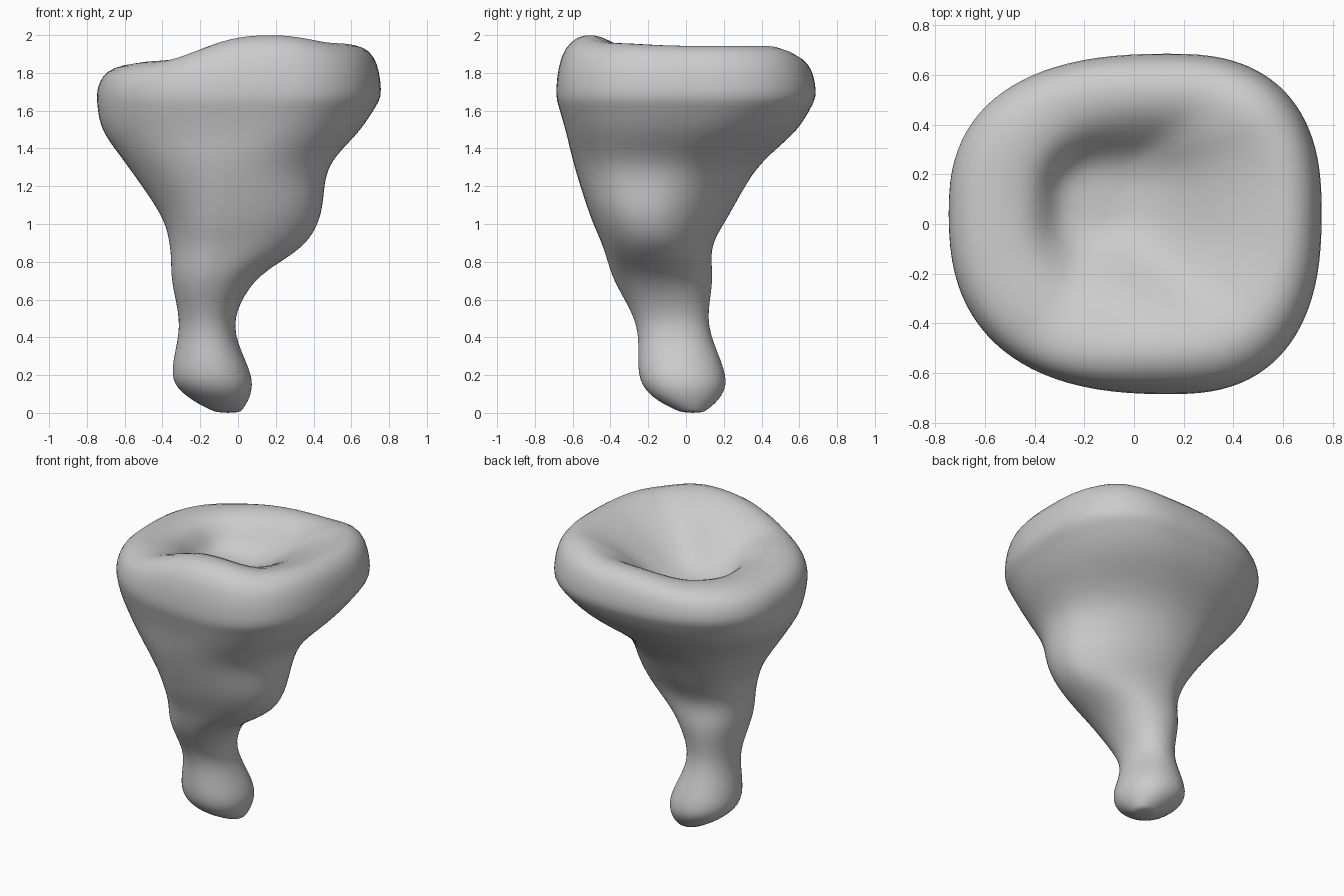
import bpy, bmesh
from math import cos, sin, pi

if "Cube" in bpy.data.objects:
    bpy.data.objects.remove(bpy.data.objects["Cube"])

SEG = 48
STEPS = 3

# Key body sections: z, x min, x max, y min, y max, centre x, centre y
KEYS = [
    (0.00, -0.11, 0.01, -0.02, 0.09, -0.05, 0.04),
    (0.08, -0.26, 0.06, -0.17, 0.18, -0.10, 0.00),
    (0.20, -0.35, 0.07, -0.25, 0.21, -0.14, -0.02),
    (0.46, -0.31, -0.02, -0.26, 0.12, -0.16, -0.06),
    (0.70, -0.35, 0.09, -0.38, 0.14, -0.15, -0.12),
    (0.88, -0.36, 0.34, -0.44, 0.14, -0.11, -0.15),
    (1.05, -0.41, 0.44, -0.51, 0.23, -0.10, -0.16),
    (1.30, -0.58, 0.48, -0.59, 0.38, -0.05, -0.13),
    (1.50, -0.72, 0.65, -0.64, 0.59, 0.09, -0.02),
    (1.67, -0.75, 0.76, -0.69, 0.69, 0.15, 0.05),
]
# Crest height every 45 degrees from +x, counter-clockwise
RIM = [1.95, 1.95, 1.90, 1.86, 1.85, 1.87, 2.01, 1.965]
# Rolled rim and bowl: outline scale, fraction of crest height
LIP = [(0.995, 0.3), (0.965, 0.65), (0.9, 0.88), (0.79, 1), (0.67, 0.96),
       (0.54, 0.78), (0.42, 0.5), (0.31, 0.18), (0.2, 0), (0.09, -0.06)]
BOWL_CENTRE = (-0.08, 0.10)


def spline(keys, steps):
    """Smooth sections through the key sections."""
    out = []
    for i in range(len(keys) - 1):
        p, q, r, s = (keys[min(max(i + d, 0), len(keys) - 1)] for d in (-1, 0, 1, 2))
        for k in range(steps):
            u = k / steps
            out.append([b + u * (c - a) / 2 + u * u * (a - 2.5 * b + 2 * c - d / 2)
                        + u ** 3 * (1.5 * (b - c) + (d - a) / 2)
                        for a, b, c, d in zip(p, q, r, s)])
    return out + [list(keys[-1])]


def spow(v, n):
    return (1 if v >= 0 else -1) * abs(v) ** (2 / n)


def outline(row, t):
    """Offset from the section centre at angle t; skewed around mid height."""
    z, x0, x1, y0, y1, cx, cy = row
    c, s = cos(t), sin(t)
    skew = 0.4 * max(0, 1 - abs(z - 1.1) / 0.5)
    n = 2.1 + max(0, z - 1.27) - (skew if c * s >= 0 else -skew)
    return (spow(c, n) * (x1 - cx if c >= 0 else cx - x0),
            spow(s, n) * (y1 - cy if s >= 0 else cy - y0))


def crest(t):
    f = (t / (pi / 4)) % 8
    i = int(f)
    k = f - i
    k = k * k * (3 - 2 * k)
    return RIM[i % 8] * (1 - k) + RIM[(i + 1) % 8] * k


bm = bmesh.new()
angles = [2 * pi * (i + 0.5) / SEG for i in range(SEG)]
rings = []

# Foot, stem and flared body
for row in spline(KEYS, STEPS):
    pts = [outline(row, t) for t in angles]
    rings.append([bm.verts.new((row[5] + x, row[6] + y, max(row[0], 0)))
                  for x, y in pts])

# Rolled rim and sunken bowl, drifting towards the bowl centre
top = KEYS[-1]
for s, f in LIP:
    b = min(1, max(0, (0.65 - s) / 0.42))
    cx = top[5] * (1 - b) + BOWL_CENTRE[0] * b
    cy = top[6] * (1 - b) + BOWL_CENTRE[1] * b
    ring = []
    for t in angles:
        x, y = outline(top, t)
        ring.append(bm.verts.new((cx + x * s, cy + y * s,
                                  top[0] + f * (crest(t) - top[0]))))
    rings.append(ring)

# Skin the rings and close both ends
for a, b in zip(rings, rings[1:]):
    for i in range(SEG):
        j = (i + 1) % SEG
        bm.faces.new((a[i], a[j], b[j], b[i]))
bm.faces.new(rings[0][::-1])
bm.faces.new(rings[-1])
bmesh.ops.recalc_face_normals(bm, faces=bm.faces)

mesh = bpy.data.meshes.new("funnel_body")
bm.to_mesh(mesh)
bm.free()
body = bpy.data.objects.new("funnel_body", mesh)
bpy.context.collection.objects.link(body)
mesh.polygons.foreach_set("use_smooth", [True] * len(mesh.polygons))
sub = body.modifiers.new("soften", 'SUBSURF')
sub.levels = sub.render_levels = 1
